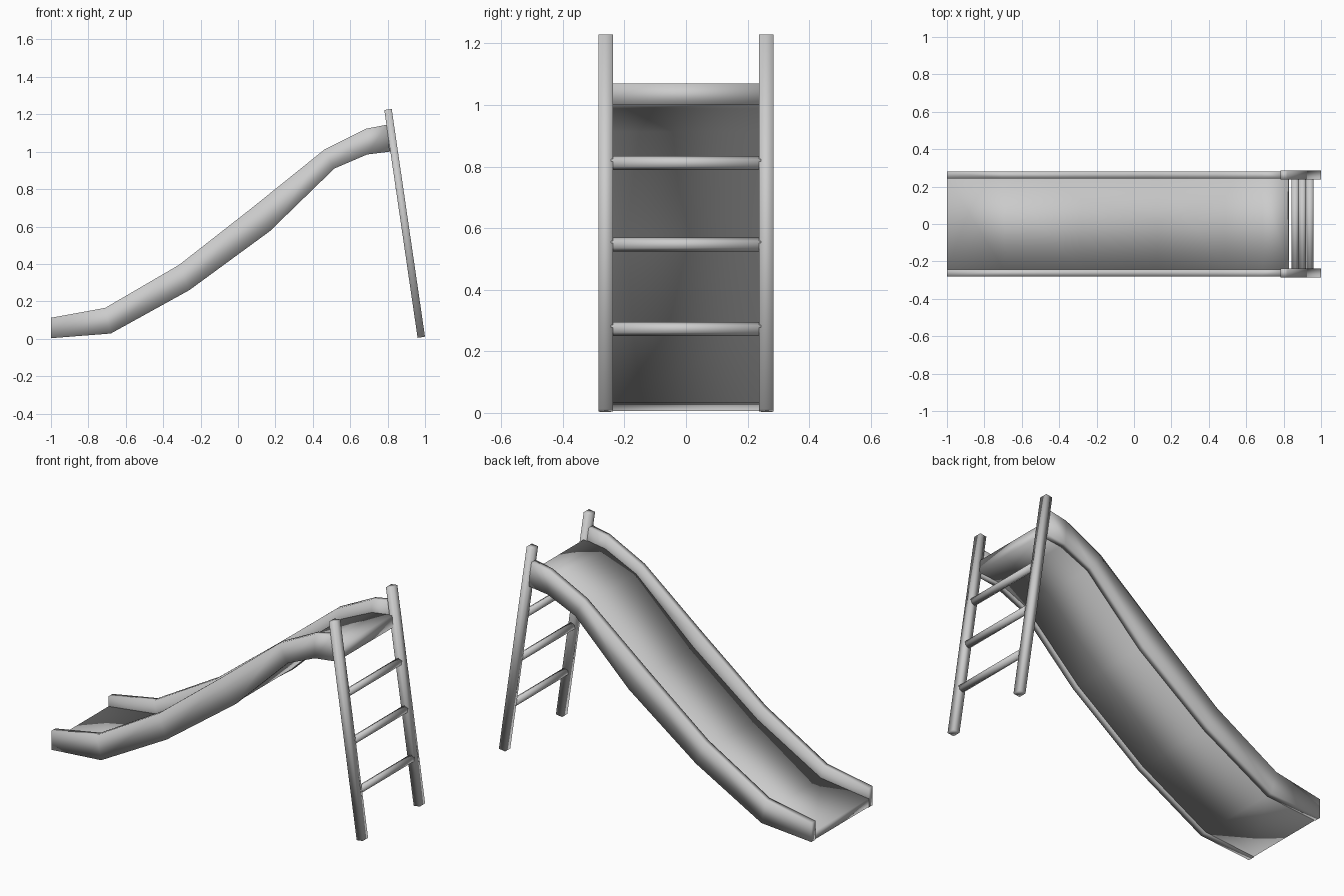
import bpy, bmesh, math
from mathutils import Vector, Matrix

if "Cube" in bpy.data.objects:
    bpy.data.objects.remove(bpy.data.objects["Cube"])

# Side profile of the slide rails: (x, z) along the lower and upper edges
LOW = [(-1, 0.003), (-0.68, 0.028), (-0.26, 0.26), (0.17, 0.575),
       (0.515, 0.91), (0.69, 0.985), (0.81, 1.0)]
TOP = [(-1, 0.112), (-0.71, 0.165), (-0.315, 0.395), (0.075, 0.70),
       (0.46, 1.01), (0.685, 1.123), (0.80, 1.145)]


def finish(name, bm):
    bmesh.ops.recalc_face_normals(bm, faces=bm.faces)
    for f in bm.faces:
        f.smooth = True
    me = bpy.data.meshes.new(name)
    bm.to_mesh(me)
    bm.free()
    ob = bpy.data.objects.new(name, me)
    bpy.context.collection.objects.link(ob)
    return ob


def strip(name, lo, hi, y0, y1):
    """Closed four-sided bar swept along matching low and high profiles."""
    bm = bmesh.new()
    rings = [[bm.verts.new((p[0], y, p[1])) for p, y in
              ((a, y0), (a, y1), (b, y1), (b, y0))] for a, b in zip(lo, hi)]
    for r, s in zip(rings, rings[1:]):
        for i in range(4):
            j = (i + 1) % 4
            bm.faces.new((r[i], r[j], s[j], s[i]))
    bm.faces.new(rings[0])
    bm.faces.new(rings[-1])
    return finish(name, bm)


def blend(k):
    return [(a[0] + (b[0] - a[0]) * k, a[1] + (b[1] - a[1]) * k)
            for a, b in zip(LOW, TOP)]


# Sliding bed, set between the rails with its end just past the posts
bed_low, bed_top = blend(0.03), blend(0.47)
bed_low[-1], bed_top[-1] = (0.828, 1.002), (0.822, 1.07)
strip("slide_bed", bed_low, bed_top, -0.246, 0.246)

# Raised side rails
for side, s in (("front", -1), ("back", 1)):
    strip(side + "_side_rail", LOW, TOP, s * 0.243, s * 0.281)

# Leaning ladder posts
foot, head = Vector((0.98, 0, 0.008)), Vector((0.802, 0, 1.226))
axis = head - foot
tilt = Matrix.Rotation(math.atan2(axis.x, axis.z), 4, 'Y')
for side, s in (("front", -1), ("back", 1)):
    bm = bmesh.new()
    mid = (foot + head) / 2 + Vector((0, s * 0.261, 0))
    bmesh.ops.create_cube(bm, size=1, matrix=Matrix.Translation(mid) @ tilt
                          @ Matrix.Diagonal((0.04, 0.048, axis.length, 1)))
    finish(side + "_ladder_post", bm)

# Ladder rungs
for n, z in enumerate((0.273, 0.547, 0.812)):
    c = foot + axis * ((z - foot.z) / axis.z)
    bm = bmesh.new()
    bmesh.ops.create_cone(bm, cap_ends=True, segments=6, radius1=0.0225,
                          radius2=0.0225, depth=0.486,
                          matrix=Matrix.Translation(c) @ Matrix.Rotation(math.pi / 2, 4, 'X'))
    finish(f"ladder_rung_{n + 1}", bm)
